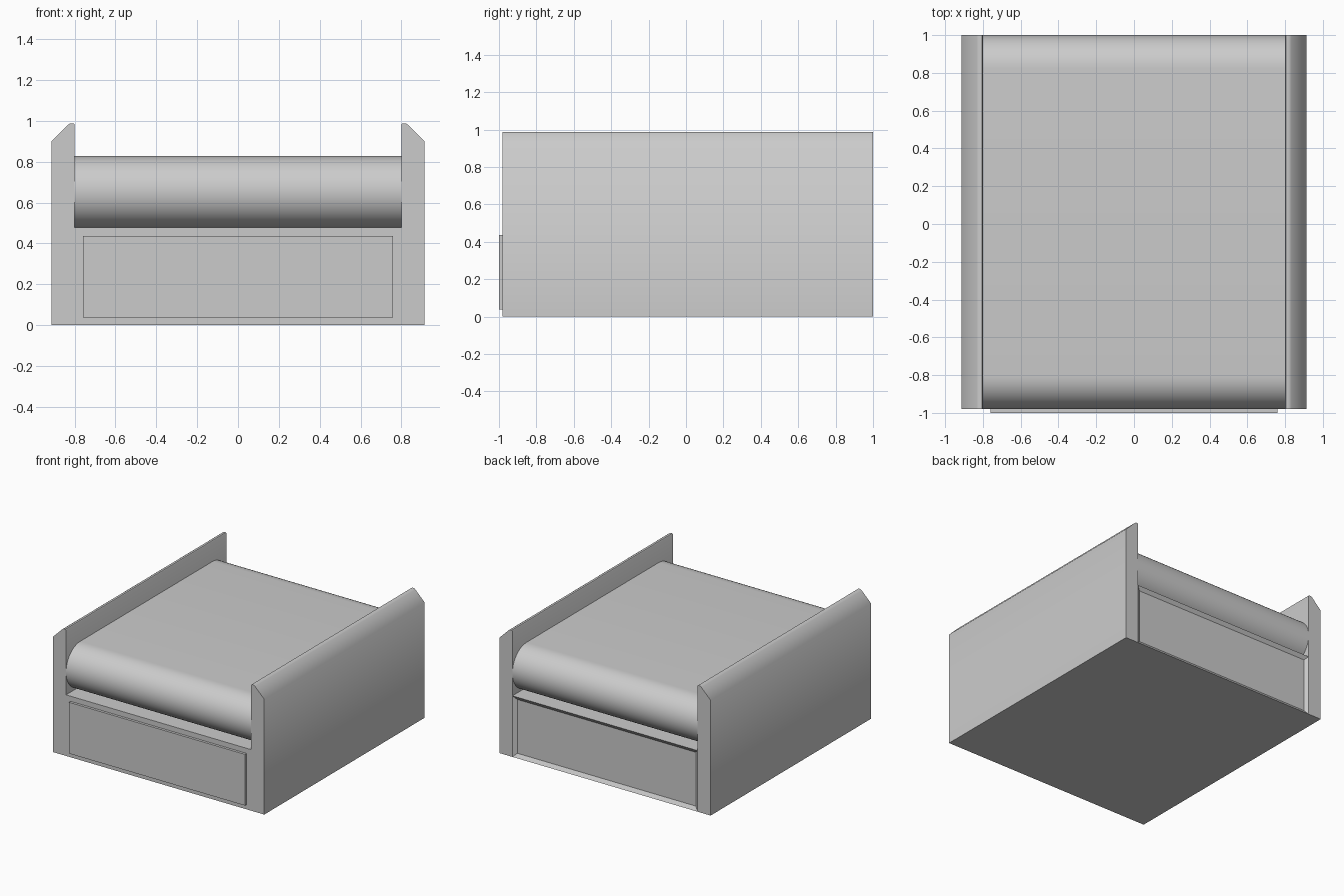
import bpy, bmesh, math
from mathutils import Vector

if "Cube" in bpy.data.objects:
    bpy.data.objects.remove(bpy.data.objects["Cube"])

FRONT, BACK = -0.98, 1.0
INNER, OUTER, TOP = 0.80, 0.913, 0.988
BASE_TOP, CUSHION_TOP = 0.477, 0.828
MARGIN, STEP = 0.04, 0.02


def finish(name, bm, angle=None):
    bmesh.ops.recalc_face_normals(bm, faces=bm.faces)
    mesh = bpy.data.meshes.new(name)
    bm.to_mesh(mesh)
    bm.free()
    obj = bpy.data.objects.new(name, mesh)
    bpy.context.collection.objects.link(obj)
    if angle:
        bpy.ops.object.select_all(action='DESELECT')
        obj.select_set(True)
        bpy.context.view_layer.objects.active = obj
        bpy.ops.object.shade_smooth_by_angle(angle=math.radians(angle))
    return obj


def prism(name, profile, sweep, angle=None):
    """Extrude a closed 3D outline along a vector."""
    bm = bmesh.new()
    face = bm.faces.new([bm.verts.new(p) for p in profile])
    new = bmesh.ops.extrude_face_region(bm, geom=[face], use_keep_orig=True)
    verts = [v for v in new['geom'] if isinstance(v, bmesh.types.BMVert)]
    bmesh.ops.translate(bm, verts=verts, vec=sweep)
    return finish(name, bm, angle)


def box(bm, lo, hi):
    verts = bmesh.ops.create_cube(bm, size=1)['verts']
    for v in verts:
        v.co = Vector([(a + b) / 2 + c * (b - a) for a, b, c in zip(lo, hi, v.co)])


# side panels with a chamfered outer top edge
section = [(INNER, 0), (OUTER, 0), (OUTER, 0.90), (0.833, 0.980),
           (0.822, TOP), (0.805, TOP), (INNER, 0.982)]
for side, name in ((-1, "left_side_panel"), (1, "right_side_panel")):
    prism(name, [(side * x, FRONT, z) for x, z in section],
          (0, BACK - FRONT, 0), 50)

# base box with a shallow drawer recess in the back
bm = bmesh.new()
box(bm, (-INNER, FRONT, 0), (INNER, BACK, BASE_TOP))
bm.normal_update()
back = max(bm.faces, key=lambda f: f.calc_center_median().y)
bmesh.ops.inset_region(bm, faces=[back], thickness=MARGIN)
bmesh.ops.translate(bm, verts=back.verts, vec=(0, -STEP, 0))
finish("base", bm)

# drawer front standing proud of the base
bm = bmesh.new()
box(bm, (-INNER + MARGIN, FRONT - STEP, MARGIN - 0.003),
    (INNER - MARGIN, FRONT + 0.01, BASE_TOP - MARGIN))
finish("drawer_front", bm)

# seat cushion with fully rounded front and back
r = (CUSHION_TOP - BASE_TOP) / 2
outline = []
for cy, start in ((BACK - r, -90), (FRONT + r, 90)):
    for i in range(25):
        a = math.radians(start + 180 * i / 24)
        outline.append((-INNER, cy + r * math.cos(a), BASE_TOP + r + r * math.sin(a)))
prism("seat_cushion", outline, (2 * INNER, 0, 0), 30)
